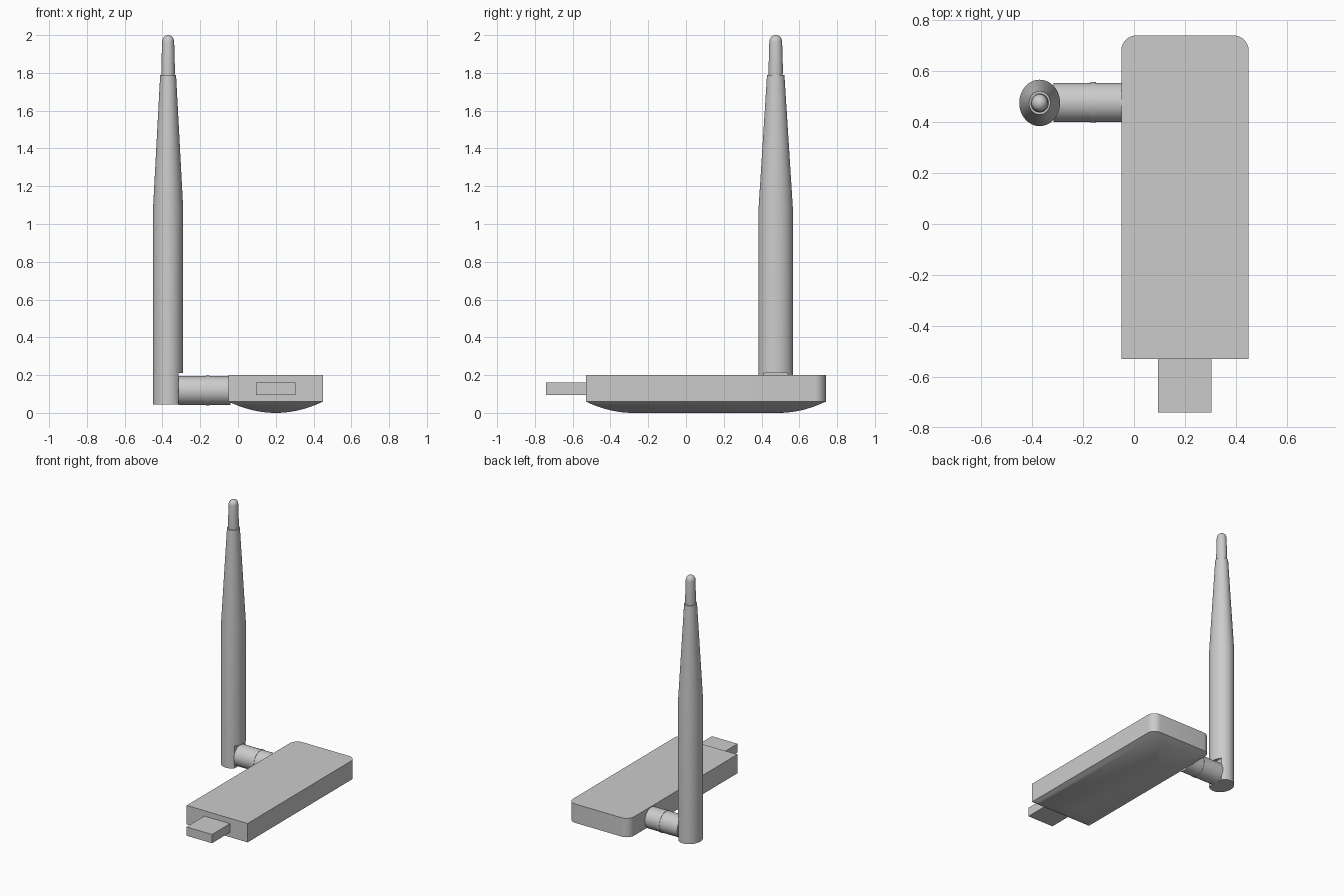
import bpy, bmesh
from math import sin, cos, pi, radians

if "Cube" in bpy.data.objects:
    bpy.data.objects.remove(bpy.data.objects["Cube"])


def loft(name, rings):
    """Skin a stack of equal-length closed rings and cap both ends."""
    bm = bmesh.new()
    loops = [[bm.verts.new(p) for p in r] for r in rings]
    n = len(loops[0])
    for a, b in zip(loops, loops[1:]):
        for i in range(n):
            j = (i + 1) % n
            bm.faces.new((a[i], a[j], b[j], b[i]))
    bm.faces.new(loops[0][::-1])
    bm.faces.new(loops[-1])
    bmesh.ops.remove_doubles(bm, verts=bm.verts[:], dist=1e-5)
    bmesh.ops.recalc_face_normals(bm, faces=bm.faces[:])
    me = bpy.data.meshes.new(name)
    bm.to_mesh(me)
    bm.free()
    ob = bpy.data.objects.new(name, me)
    bpy.context.collection.objects.link(ob)
    bpy.ops.object.select_all(action='DESELECT')
    ob.select_set(True)
    bpy.context.view_layer.objects.active = ob
    bpy.ops.object.shade_smooth_by_angle(angle=radians(30))
    return ob


# Casing: square front corners, rounded back corners, domed underside
CX, CY, HX, HY, R = 0.20, 0.105, 0.25, 0.635, 0.06


def casing_ring(z, t=0.0):
    pts = [(-HX, -HY), (HX, -HY)]
    for sx, start in ((1, 0), (-1, pi / 2)):
        for k in range(9):
            a = start + k * pi / 16
            pts.append((sx * (HX - R) + R * cos(a), HY - R + R * sin(a)))
    return [(CX + x * (1 - t), CY + y * (1 - t * 0.25 / HY), z) for x, y in pts]


rings = [casing_ring(0.2), casing_ring(0.06)]
for k in range(1, 13):
    t = 0.98 * k / 12
    rings.append(casing_ring(0.06 * (1 - t) ** 2, t))
loft("casing", rings)

# Plug at the front
loft("usb_plug", [[(0.095, y, 0.095), (0.305, y, 0.095),
                   (0.305, y, 0.16), (0.095, y, 0.16)] for y in (-0.74, -0.52)])

# Antenna: oval section, flat cut at the base for the hinge, stepped tip
AX, AY, N = -0.37, 0.475, 64
CUT = -0.315


def antenna_ring(z, rx, ry, cut=False):
    ring = []
    for i in range(N):
        a = 2 * pi * i / N
        x = AX + rx * cos(a)
        ring.append((min(x, CUT) if cut else x, AY + ry * sin(a), z))
    return ring


profile = [(0.21, 0.08, 0.091), (1.08, 0.08, 0.091), (1.79, 0.042, 0.046),
           (1.79, 0.035, 0.037), (1.82, 0.036, 0.038), (1.965, 0.032, 0.034)]
profile += [(1.965 + 0.035 * sin(a), 0.032 * cos(a), 0.034 * cos(a))
            for a in (radians(d) for d in (15, 30, 45, 60, 75, 87))]
profile[-1] = (2.0,) + profile[-1][1:]
loft("antenna", [antenna_ring(z, 0.08, 0.091, True) for z in (0.045, 0.21)]
     + [antenna_ring(*p) for p in profile])


# Hinge arm and its collar
def x_ring(x, r):
    return [(x, 0.477 + r * cos(2 * pi * i / 48), 0.118 + r * sin(2 * pi * i / 48))
            for i in range(48)]


loft("hinge_arm", [x_ring(x, 0.077) for x in (CUT, -0.04)])
loft("hinge_collar", [x_ring(x, 0.0795) for x in (-0.17, -0.15)])
